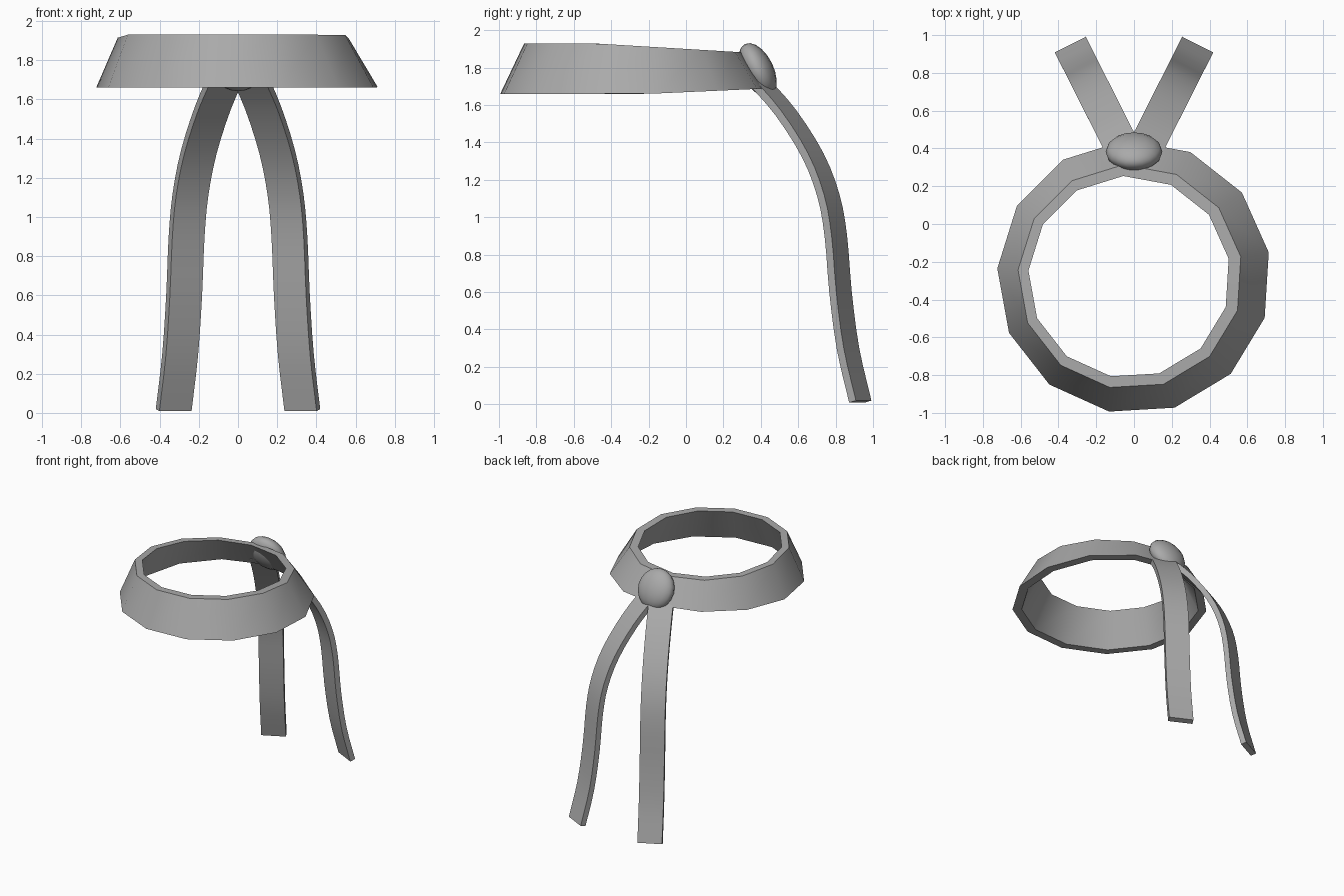
import bpy, bmesh, math
from mathutils import Vector

if "Cube" in bpy.data.objects:
    bpy.data.objects.remove(bpy.data.objects["Cube"])

cloth = bpy.data.materials.new("grey cloth")
cloth.diffuse_color = (0.4, 0.4, 0.4, 1)
cloth.use_nodes = True
cloth.node_tree.nodes["Principled BSDF"].inputs["Base Color"].default_value = cloth.diffuse_color


def finish(name, bm, angle):
    bmesh.ops.recalc_face_normals(bm, faces=bm.faces)
    mesh = bpy.data.meshes.new(name)
    bm.to_mesh(mesh)
    bm.free()
    mesh.materials.append(cloth)
    obj = bpy.data.objects.new(name, mesh)
    bpy.context.collection.objects.link(obj)
    bpy.ops.object.select_all(action='DESELECT')
    obj.select_set(True)
    bpy.context.view_layer.objects.active = obj
    bpy.ops.object.shade_smooth_by_angle(angle=math.radians(angle))
    return obj


def bridge(bm, a, b):
    n = len(a)
    for i in range(n):
        j = (i + 1) % n
        bm.faces.new((a[i], a[j], b[j], b[i]))


# Headband: thirteen-sided flared ring, narrowing slightly toward the knot
SIDES = 13
bm = bmesh.new()
rings = []
for radius, cx, top in ((0.725, 0, False), (0.595, -0.02, True),
                        (0.535, -0.025, True), (0.66, -0.005, False)):
    ring = []
    for i in range(SIDES):
        a = math.radians(10.3) + math.tau * i / SIDES
        x, y = cx + radius * math.cos(a), -0.28 + radius * math.sin(a)
        if top:
            z = 1.93 - 0.06 * max(0, y + 0.5)
        else:
            z = 1.66 + 0.045 * max(0, y + 0.2)
        ring.append(bm.verts.new((x, y, z)))
    rings.append(ring)
for k in range(4):
    bridge(bm, rings[k], rings[(k + 1) % 4])
finish("headband", bm, 40)

# Knot: tilted, flattened ball
bm = bmesh.new()
bmesh.ops.create_uvsphere(bm, u_segments=16, v_segments=10, radius=1)
knot = finish("knot", bm, 60)
knot.scale = (0.15, 0.085, 0.155)
knot.rotation_euler = (math.radians(26), 0, 0)
knot.location = (0, 0.383, 1.787)

# Tails: ribbons swept along a drooping profile (y, z)
PROFILE = [Vector(p) for p in ((0.39, 1.755), (0.55, 1.57), (0.695, 1.34), (0.78, 1.12),
                               (0.82, 0.9), (0.845, 0.6), (0.885, 0.3), (0.95, 0.02))]


def smooth_path(pts, steps):
    ext = [2 * pts[0] - pts[1]] + pts + [2 * pts[-1] - pts[-2]]
    path = []
    for i in range(1, len(ext) - 2):
        p0, p1, p2, p3 = ext[i - 1:i + 3]
        for s in range(steps):
            t = s / steps
            path.append(0.5 * (2 * p1 + (p2 - p0) * t + (2 * p0 - 5 * p1 + 4 * p2 - p3) * t * t
                               + (3 * p1 - p0 - 3 * p2 + p3) * t ** 3))
    return path + [pts[-1]]


def tail(name, side):
    out = Vector((0.45 * side, 0.893, 0))
    across = Vector((0.893 * side, -0.45, 0)) * 0.092
    path = [Vector((side * (0.34 + 0.505 * (p.x - 0.955)), p.x, p.y))
            for p in smooth_path(PROFILE, 3)]
    bm = bmesh.new()
    loops = []
    for i, p in enumerate(path):
        t = (path[min(i + 1, len(path) - 1)] - path[max(i - 1, 0)]).normalized()
        inward = (out - t * out.dot(t)).normalized() * -0.042
        loops.append([bm.verts.new(v) for v in
                      (p - across, p + across, p + across + inward, p - across + inward)])
    for a, b in zip(loops, loops[1:]):
        bridge(bm, a, b)
    bm.faces.new(loops[0])
    bm.faces.new(loops[-1])
    finish(name, bm, 40)


tail("right_tail", 1)
tail("left_tail", -1)
